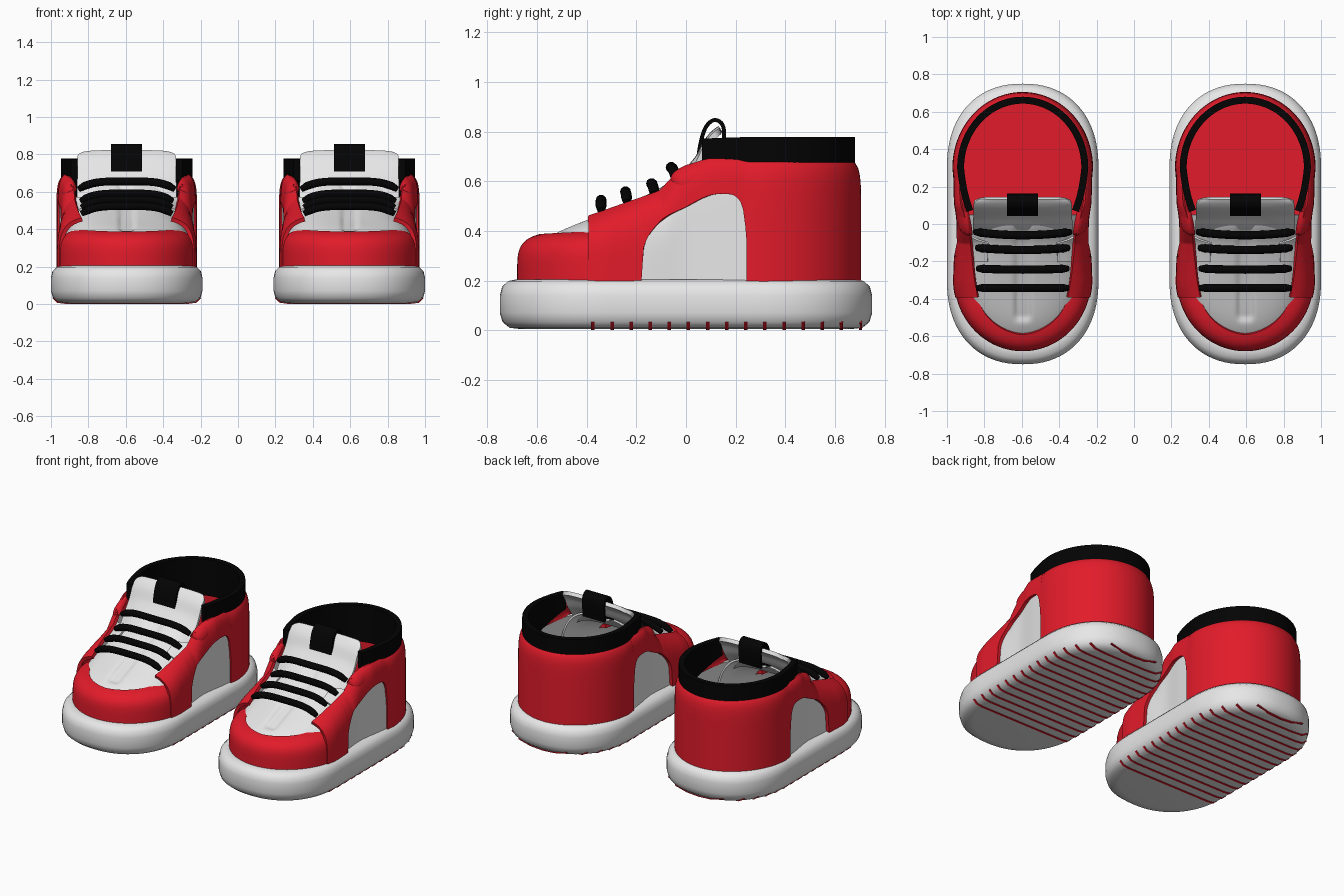
import bpy, bmesh
from math import sin, cos, pi, atan2, sqrt
from mathutils import Vector

cube = bpy.data.objects.get("Cube")
if cube:
    bpy.data.objects.remove(cube)


def material(name, rgb):
    m = bpy.data.materials.new(name)
    m.use_nodes = True
    m.diffuse_color = (*rgb, 1)
    b = next(n for n in m.node_tree.nodes if n.type == 'BSDF_PRINCIPLED')
    b.inputs["Base Color"].default_value = (*rgb, 1)
    b.inputs["Roughness"].default_value = 0.6
    return m


RED = material("red leather", (0.76, 0.011, 0.023))
WHITE = material("white leather", (0.8, 0.8, 0.8))
BLACK = material("black fabric", (0.001, 0.001, 0.001))
parts = []


# Smooth curve through (t, value) points
def curve(pts, t):
    t = min(max(t, pts[0][0]), pts[-1][0])
    i = 0
    while i < len(pts) - 2 and t > pts[i + 1][0]:
        i += 1

    def slope(j):
        a, b = pts[max(j - 1, 0)], pts[min(j + 1, len(pts) - 1)]
        return (b[1] - a[1]) / (b[0] - a[0])
    (t0, v0), (t1, v1) = pts[i], pts[i + 1]
    d = t1 - t0
    q = (t - t0) / d
    return (v0 * (1 + 2 * q) * (1 - q) ** 2 + slope(i) * d * q * (1 - q) ** 2
            + v1 * q * q * (3 - 2 * q) + slope(i + 1) * d * q * q * (q - 1))


def path(pts, u):
    t = u * (len(pts) - 1)
    return [curve([(i, p[k]) for i, p in enumerate(pts)], t) for k in (0, 1)]


def add(name, data, mat):
    ob = bpy.data.objects.new(name, data)
    bpy.context.collection.objects.link(ob)
    data.materials.append(mat)
    parts.append(ob)


# Half patch f(u, v), mirrored across the shoe's middle and thickened
def patch(name, f, nu, nv, mat, thick=0.0):
    bm = bmesh.new()
    g = [[bm.verts.new(f(i / nu, j / nv)) for j in range(nv + 1)] for i in range(nu + 1)]
    for i in range(nu):
        for j in range(nv):
            bm.faces.new((g[i][j], g[i + 1][j], g[i + 1][j + 1], g[i][j + 1]))
    bmesh.ops.remove_doubles(bm, verts=bm.verts, dist=0.0002)
    me = bpy.data.meshes.new(name)
    bm.to_mesh(me)
    bm.free()
    add(name, me, mat)
    parts[-1].modifiers.new("mirror", 'MIRROR').merge_threshold = 0.001
    if thick:
        s = parts[-1].modifiers.new("thickness", 'SOLIDIFY')
        s.thickness, s.offset = thick, 0


# Sole: rounded profile swept round a long oval
SOLE = [(0.405, 0.004), (0.08, 0.004), (0.035, 0.01), (0.01, 0.033), (0, 0.07), (0, 0.14),
        (0.008, 0.175), (0.03, 0.198), (0.06, 0.205), (0.405, 0.205)]
ROUND = 2.25


def sole(u, v):
    inset, z = SOLE[round(v * (len(SOLE) - 1))]
    k = 1 - inset / 0.405
    if 0.4 <= u <= 0.6:
        return (0.405 * k, -0.3 + (u - 0.4) * 3, z)
    a = min(u, 1 - u) / 0.4 * pi / 2
    x, y = (max(q, 0) ** (2 / ROUND) for q in (sin(a), cos(a)))
    y = 0.3 + 0.45 * k * y
    return (0.405 * k * x, y if u > 0.5 else -y, z)


patch("sole", sole, 50, len(SOLE) - 1, WHITE)


# Tread stripes wrapping under the sole
def tread(y0):
    def f(u, v):
        inset, z = SOLE[round(v * 3)]
        k = 1 - inset / 0.405
        e = min(max(abs(y0) - 0.3, 0) / (0.45 * max(k, 0.01)), 1)
        return (0.405 * k * (1 - e ** ROUND) ** (1 / ROUND), y0 + (u - 0.5) * 0.014, z)
    return f


for i in range(15):
    patch(f"tread_{i + 1}", tread(-0.375 + i * 0.077), 1, 3, RED, 0.007)

# Upper: rounded section with width, height and squareness varying along y
HEIGHT = [(-0.68, 0.36), (-0.6, 0.385), (-0.4, 0.44), (-0.25, 0.5), (-0.1, 0.57),
          (0, 0.645), (0.1, 0.68), (0.2, 0.688)]
CAP_HEIGHT = [(-0.68, 0.37), (-0.3, 0.384)]
WAIST = [(-0.3, 0.342), (-0.15, 0.336), (0, 0.325), (0.15, 0.343), (0.3, 0.357)]


def width(y):
    if y < -0.3:
        return 0.342 * sqrt(max(0, 1 - ((y + 0.3) / 0.356) ** 2))
    return curve(WAIST, y)


def power(y):
    return 4.5 + 7.5 * min(max((y + 0.1) / 0.2, 0), 1)


def other(a, y):
    n = power(y)
    return (1 - min(max(a, 0), 1) ** n) ** (1 / n)


def angle_at_height(y, z):
    s = min(max((z - 0.2) / (curve(HEIGHT, y) - 0.2), 0), 0.985)
    return atan2(s, other(s, y))


def angle_at_x(y, x):
    c = x / width(y)
    return atan2(other(c, y), c)


def surface(mid, x, y, phi, off, n, height=HEIGHT):
    r = (abs(cos(phi)) ** n + abs(sin(phi)) ** n) ** (-1 / n)
    c, s = r * cos(phi), r * sin(phi)
    k = (1 + off / 0.35) * c
    py = mid + (y - mid) * k
    return Vector((x * k, py, 0.195 + (curve(height, py) - 0.195 + off) * s))


def toe(a, phi, off, n, height=HEIGHT):
    return surface(-0.3, 0.342 * sin(a), -0.3 - 0.356 * cos(a), phi, off, n, height)


def side(y, phi, off):
    return surface(y, width(y), y, phi, off, power(y))


# Vamp with a shallow groove along the middle
def vamp(u, v):
    phi = v * pi / 2
    y = -0.3 + (u - 0.5) * 0.7
    p = toe(u * pi, phi, 0, 3) if u < 0.5 else surface(y, width(y), y, phi, 0, 3)
    if v == 1:
        p.x = 0
    if v > 0.5:
        q = min(max((0.058 - p.x) / 0.03, 0), 1) * min(max((p.y + 0.53) / 0.04, 0), 1)
        p.z -= 0.016 * q * q * (3 - 2 * q)
    return p


patch("vamp", vamp, 48, 40, WHITE, 0.012)
patch("toe_cap", lambda u, v: toe(u * pi * 0.46, v * (0.88 + 0.06 * u), 0.012, 5.5, CAP_HEIGHT),
      24, 20, RED, 0.024)

# Side panels: white quarter, red lace panel around it, padded ankle piece
patch("quarter", lambda u, v: side(-0.2 + 0.47 * u, v * angle_at_height(-0.2 + 0.47 * u, 0.565), 0.003),
      24, 12, WHITE, 0.012)
WINDOW = [(-0.18, 0.285), (-0.165, 0.345), (-0.13, 0.4), (-0.08, 0.445), (0, 0.485), (0.08, 0.525),
          (0.15, 0.54), (0.21, 0.525), (0.235, 0.46), (0.25, 0.3)]
LACE_EDGE = [(-0.39, 0.225), (-0.3, 0.24), (-0.15, 0.255), (-0.05, 0.265), (0.05, 0.29),
             (0.12, 0.31), (0.25, 0.325)]


def lace_panel(u, v):
    y = -0.39 + 0.64 * u
    lo = 0 if y < -0.18 else angle_at_height(y, curve(WINDOW, y))
    hi = max(angle_at_x(y, curve(LACE_EDGE, y)), lo)
    return side(y, lo + (hi - lo) * v, 0.02 - 0.012 * min(max((y - 0.1) / 0.14, 0), 1))


patch("lace_panel", lace_panel, 64, 16, RED, 0.022)


def ankle(u, v):
    y = -0.055 + 0.3 * u * u
    h = 0.065 * sqrt(max(0.02, 1 - (max(0.03 - y, 0) / 0.085) ** 2))
    z = 0.6 + 0.04 * u + (v * 2 - 1) * h
    puff = 0.022 * sqrt(max(0, 1 - (2 * v - 1) ** 2)) * (1 - u ** 2)
    phi = min(angle_at_height(y, z), angle_at_x(y, curve(LACE_EDGE, y)))
    return side(y, phi, 0.018 - 0.022 * u + puff)


patch("ankle_pad", ankle, 20, 14, RED, 0.022)


# Heel counter
def heel(u, v):
    phi = v * angle_at_x(0.3, 0.325)
    if u < 0.1:
        return side(0.245 + 0.55 * u, phi, 0.008)
    a = (1 - u) / 0.9 * pi / 2
    return surface(0.3, 0.357 * sin(a), 0.3 + 0.386 * cos(a), phi, 0.008, power(0.3))


patch("heel", heel, 30, 24, RED, 0.022)


# Padded collar with lining
def collar(u, v):
    z0 = 0.66 - 0.13 * min(u / 0.5, 1)
    z = z0 + (0.772 + 0.006 * min(u * 4, 1) - z0) * v
    if u < 0.35:
        q = u / 0.35
        y = 0.07 + 0.23 * q
        return (width(y) - 0.025 - 0.025 * (1 - q) ** 2, y, z)
    a = (1 - u) / 0.65 * pi / 2
    return (0.332 * sin(a), 0.3 + 0.362 * cos(a), z)


patch("collar", collar, 40, 8, BLACK, 0.037)


# Insole
def insole(u, v):
    if u < 0.5:
        y = -0.3 + 1.2 * u
        return ((width(y) - 0.01) * v, y, 0.225)
    a = (1 - u) * pi
    return (0.347 * sin(a) * v, 0.3 + 0.376 * cos(a) * v, 0.225)


patch("insole", insole, 40, 4, RED, 0.01)

# Tongue and its loop
TONGUE = [(-0.04, 0.585), (0, 0.635), (0.05, 0.695), (0.085, 0.76), (0.115, 0.795), (0.138, 0.812)]


def tongue(u, v):
    y, z = path(TONGUE, u)
    w = 0.262 - 0.035 * max(0, (u - 0.75) / 0.25) ** 2
    return (w * v, y, z - 0.01 * v ** 6 - 0.04 * v ** 3 * (1 - u) ** 2)


patch("tongue", tongue, 24, 12, WHITE, 0.026)
LOOP = [(0.045, 0.665), (0.058, 0.75), (0.078, 0.815), (0.11, 0.846), (0.142, 0.835), (0.154, 0.79), (0.145, 0.69)]
patch("tongue_loop", lambda u, v: (0.083 * v, *path(LOOP, u)), 24, 2, BLACK, 0.016)

# Laces
for i, (y, z, w) in enumerate([(-0.342, 0.508, 0.243), (-0.238, 0.542, 0.243),
                               (-0.127, 0.575, 0.247), (-0.042, 0.64, 0.258)]):
    cu = bpy.data.curves.new("lace", 'CURVE')
    cu.dimensions = '3D'
    cu.bevel_depth, cu.bevel_resolution, cu.use_fill_caps = 0.022, 3, True
    sp = cu.splines.new('POLY')
    sp.points.add(16)
    for j, p in enumerate(sp.points):
        t = j / 8 - 1
        p.co = (w * t, y - 0.006 * i * (1 - t * t), z + 0.016 - 0.042 * t ** 4, 1)
        p.radius = 0.7 if abs(t) == 1 else 1
    add(f"lace_{i + 1}", cu, BLACK)

# Turn into meshes, shade, then place a right and a left shoe
bpy.ops.object.select_all(action='DESELECT')
for ob in parts:
    ob.select_set(True)
bpy.context.view_layer.objects.active = parts[0]
bpy.ops.object.convert(target='MESH')
for ob in parts:
    bm = bmesh.new()
    bm.from_mesh(ob.data)
    bmesh.ops.recalc_face_normals(bm, faces=bm.faces)
    bm.to_mesh(ob.data)
    bm.free()
bpy.ops.object.shade_smooth_by_angle(angle=0.8)
for ob in parts:
    name = ob.name
    twin = ob.copy()
    bpy.context.collection.objects.link(twin)
    ob.name, twin.name = "right_" + name, "left_" + name
    ob.location.x, twin.location.x = -0.595, 0.595
